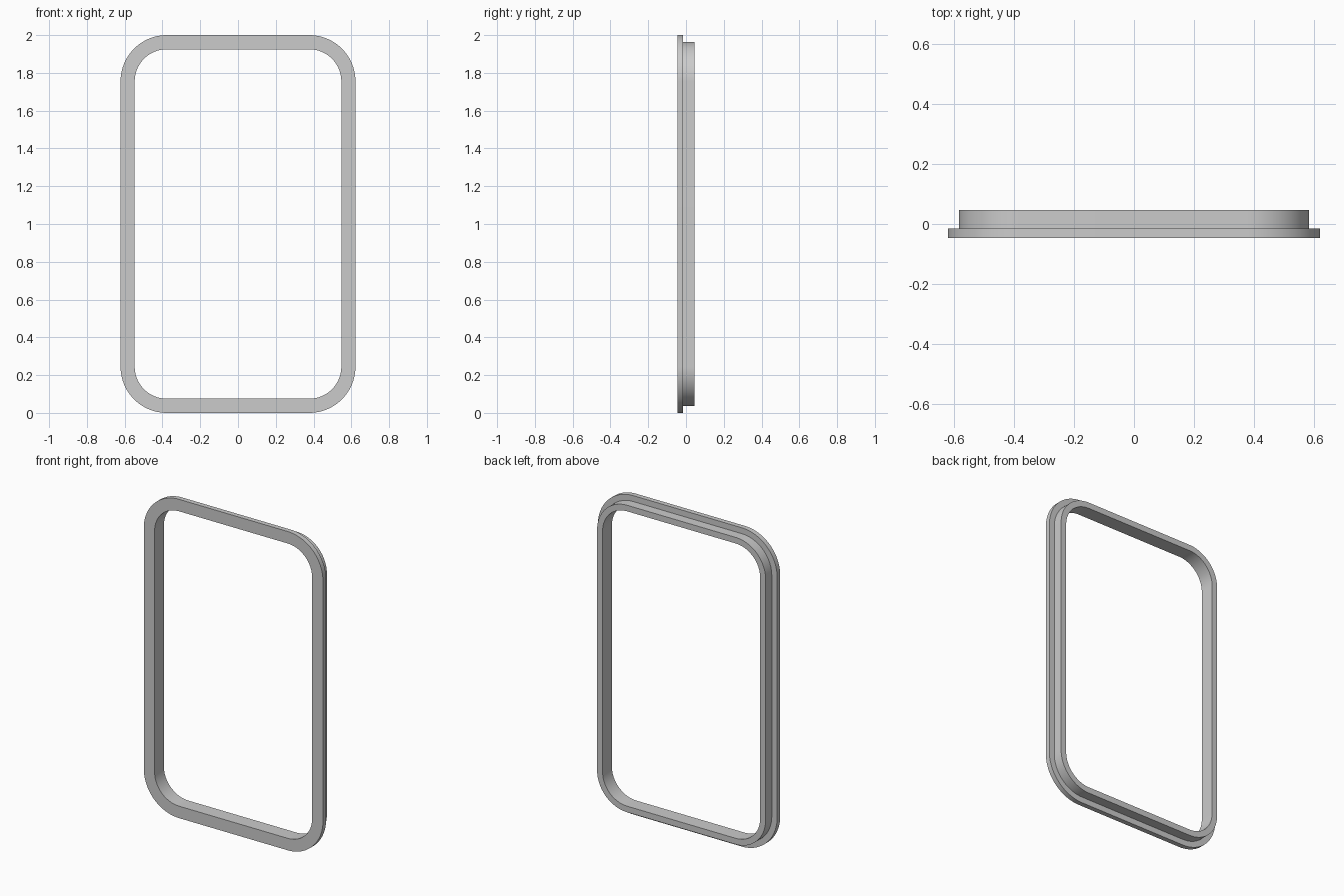
import bpy, bmesh, math

if "Cube" in bpy.data.objects:
    bpy.data.objects.remove(bpy.data.objects["Cube"])

W, H, R = 0.622, 1.0, 0.245      # outer half width, half height, corner radius
SEG = 24                         # steps per rounded corner

# Stepped cross-section: (inset from outer edge, depth y)
SECTION = [(0, -0.046), (0, -0.015), (0.037, -0.015), (0.037, 0.046),
           (0.075, 0.046), (0.075, -0.046)]


def rounded_loop(bm, inset, y):
    """Closed rounded-rectangle ring of vertices in the xz plane."""
    r, verts = R - inset, []
    corners = [(1, 1), (-1, 1), (-1, -1), (1, -1)]
    for i, (sx, sz) in enumerate(corners):
        for s in range(SEG + 1):
            a = math.pi / 2 * (i + s / SEG)
            verts.append(bm.verts.new((sx * (W - R) + r * math.cos(a), y,
                                       H + sz * (H - R) + r * math.sin(a))))
    return verts


grey = bpy.data.materials.new("light grey")
grey.diffuse_color = (0.6, 0.6, 0.6, 1)
grey.use_nodes = True
grey.node_tree.nodes["Principled BSDF"].inputs["Base Color"].default_value = grey.diffuse_color

# Frame: wide front flange with a narrower rim behind it
bm = bmesh.new()
loops = [rounded_loop(bm, *p) for p in SECTION]
for k, a in enumerate(loops):
    b = loops[(k + 1) % len(loops)]
    for i in range(len(a)):
        j = (i + 1) % len(a)
        bm.faces.new((a[i], a[j], b[j], b[i]))
bmesh.ops.recalc_face_normals(bm, faces=bm.faces)
mesh = bpy.data.meshes.new("window_frame")
bm.to_mesh(mesh)
bm.free()
mesh.materials.append(grey)
frame = bpy.data.objects.new("window_frame", mesh)
bpy.context.collection.objects.link(frame)

# Smooth corners, sharp steps
bpy.context.view_layer.objects.active = frame
frame.select_set(True)
bpy.ops.object.shade_smooth_by_angle(angle=math.radians(30))
